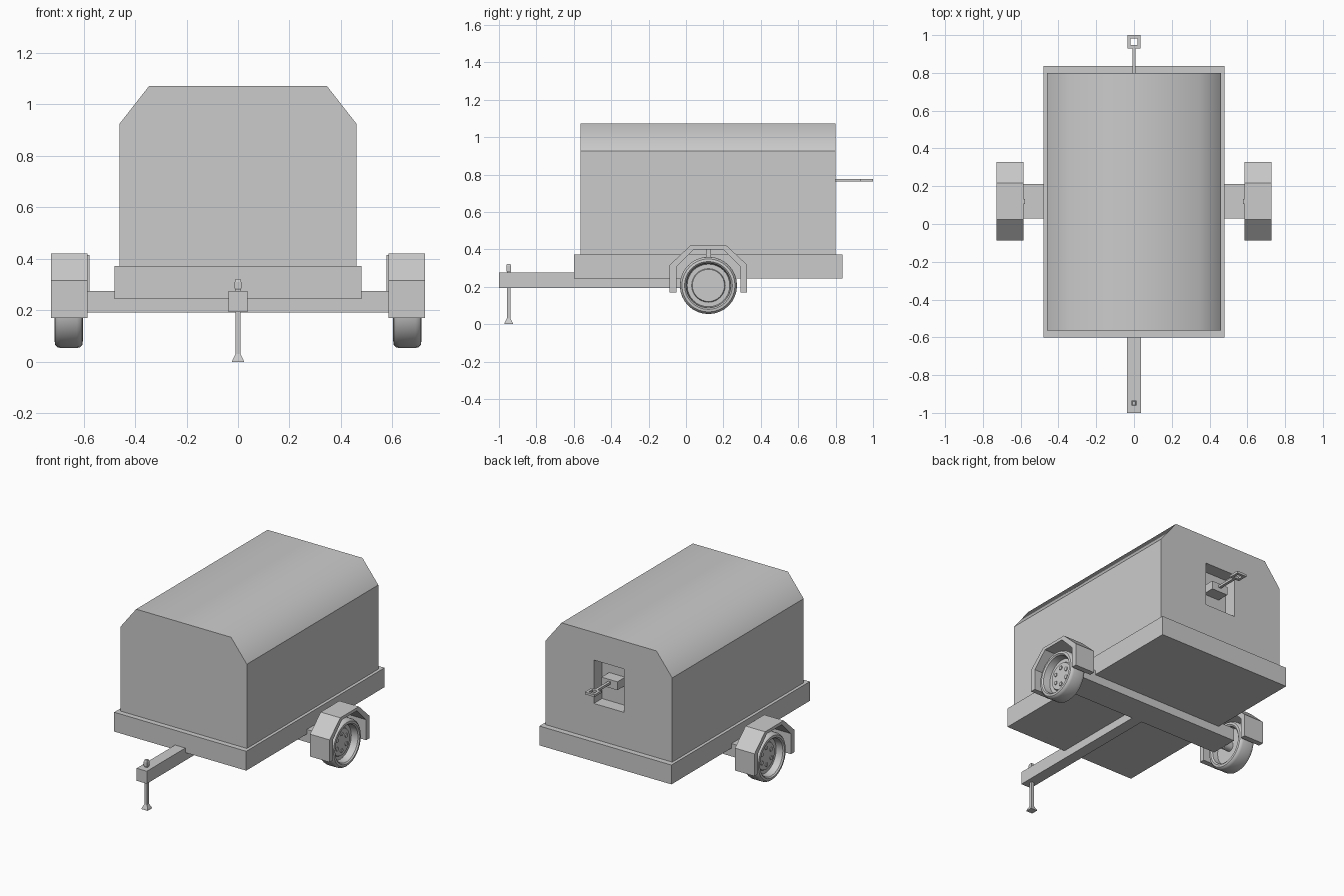
import bpy, bmesh, math
from mathutils import Matrix, Vector

if "Cube" in bpy.data.objects:
    bpy.data.objects.remove(bpy.data.objects["Cube"])


def finish(name, bm):
    bmesh.ops.recalc_face_normals(bm, faces=bm.faces)
    me = bpy.data.meshes.new(name)
    bm.to_mesh(me)
    bm.free()
    ob = bpy.data.objects.new(name, me)
    bpy.context.collection.objects.link(ob)
    return ob


def box(name, x, y, z):
    bm = bmesh.new()
    bmesh.ops.create_cube(bm, size=1)
    for v in bm.verts:
        v.co = [(r[0] + r[1]) / 2 + c * (r[1] - r[0]) for c, r in zip(v.co, (x, y, z))]
    return finish(name, bm)


def prism(name, pts, start, offset):
    """Extrude a polygon; start maps a 2D point to 3D."""
    bm = bmesh.new()
    f = bm.faces.new([bm.verts.new(start(*p)) for p in pts])
    ext = bmesh.ops.extrude_face_region(bm, geom=[f], use_keep_orig=True)
    bmesh.ops.translate(bm, vec=offset,
                        verts=[g for g in ext['geom'] if isinstance(g, bmesh.types.BMVert)])
    return finish(name, bm)


def square_post(name, y, rings):
    """Stack of square rings (half width, z) on x = 0."""
    bm = bmesh.new()
    loops = [[bm.verts.new((sx * h, y + sy * h, z))
              for sx, sy in ((-1, -1), (1, -1), (1, 1), (-1, 1))] for h, z in rings]
    for a, b in zip(loops, loops[1:]):
        for i in range(4):
            j = (i + 1) % 4
            bm.faces.new((a[i], a[j], b[j], b[i]))
    bm.faces.new(loops[0])
    bm.faces.new(loops[-1])
    return finish(name, bm)


def smooth(ob, angle):
    bpy.ops.object.select_all(action='DESELECT')
    ob.select_set(True)
    bpy.context.view_layer.objects.active = ob
    bpy.ops.object.shade_smooth_by_angle(angle=math.radians(angle))


def lathe(name, profile, s, y, z, steps=32):
    """Turn (radius, x) points about the wheel axis on side s."""
    bm = bmesh.new()
    vs = [bm.verts.new((s * x, y, z + r)) for r, x in profile]
    edges = [bm.edges.new(p) for p in zip(vs, vs[1:])]
    bmesh.ops.spin(bm, geom=vs + edges, cent=(0, y, z), axis=(1, 0, 0),
                   angle=2 * math.pi, steps=steps)
    bmesh.ops.remove_doubles(bm, verts=bm.verts, dist=1e-5)
    ob = finish(name, bm)
    smooth(ob, 35)
    return ob


# canopy body with chamfered, soft-shaded roof
half = [(0.46, 0.36), (0.46, 0.925), (0.345, 1.072)]
section = half + [(-x, z) for x, z in reversed(half)]
body = prism("body", section, lambda x, z: (x, -0.565, z), (0, 1.365, 0))
for p in body.data.polygons:
    p.use_smooth = p.normal.z > 0.1

# recess in the back wall
cutter = box("recess_cutter", (-0.11, 0.11), (0.715, 0.9), (0.605, 0.89))
cutter.hide_render = True
cutter.display_type = 'WIRE'
mod = body.modifiers.new("recess", 'BOOLEAN')
mod.object = cutter
mod.solver = 'EXACT'

# pull handle with square ring, on its mounting block
box("handle_block", (-0.058, 0.058), (0.71, 0.795), (0.735, 0.79))
box("handle_rod", (-0.009, 0.009), (0.79, 0.935), (0.762, 0.777))
for i, (x, y) in enumerate([((-0.035, -0.018), (0.93, 1.0)), ((0.018, 0.035), (0.93, 1.0)),
                            ((-0.018, 0.018), (0.93, 0.947)), ((-0.018, 0.018), (0.983, 1.0))]):
    box(f"handle_ring_{i}", x, y, (0.762, 0.777))

# chassis, tow bar and axle beam
box("base_frame", (-0.48, 0.48), (-0.6, 0.837), (0.245, 0.372))
box("tow_bar", (-0.037, 0.037), (-1.0, 0.05), (0.193, 0.275))
box("axle_beam", (-0.598, 0.598), (0.03, 0.213), (0.191, 0.275))

# front jack stand
square_post("jack_stand", -0.948, [(0.023, 0), (0.021, 0.008), (0.01, 0.03), (0.01, 0.28),
                                   (0.013, 0.285), (0.013, 0.31), (0.009, 0.322)])

# wheels, fenders and brackets on both sides
WY, WZ = 0.12, 0.207
tyre = [(0.0, 0.645), (0.114, 0.645), (0.118, 0.61), (0.128, 0.603), (0.142, 0.605),
        (0.15, 0.613), (0.153, 0.626), (0.153, 0.689), (0.15, 0.702), (0.142, 0.71),
        (0.128, 0.712), (0.12, 0.704), (0.114, 0.66), (0.09, 0.66), (0.086, 0.668), (0.0, 0.668)]
arch_half = [(0.207, 0.17), (0.207, 0.317), (0.097, 0.42)]
inner_half = [(0.078, 0.4), (0.172, 0.305), (0.172, 0.17)]
side = arch_half + [(-y, z) for y, z in reversed(arch_half)]
side += [(-y, z) for y, z in reversed(inner_half)] + inner_half
# order: outer right to left, inner left to right
side = side[:6] + [(-y, z) for y, z in reversed(inner_half)] + inner_half
for s, tag in ((1, "right"), (-1, "left")):
    lathe(f"{tag}_wheel", tyre, s, WY, WZ)
    lathe(f"{tag}_hub", [(0.03, 0.59), (0.03, 0.65)], s, WY, WZ, 16)
    for k in range(6):
        a = k * math.pi / 3
        lathe(f"{tag}_wheel_bolt_{k}", [(0.013, 0.664), (0.013, 0.673), (0, 0.673)], s,
              WY + 0.055 * math.sin(a), WZ + 0.055 * math.cos(a), 10)
    prism(f"{tag}_fender", side, lambda y, z: (s * 0.585, WY + y, z), (s * 0.142, 0, 0))
    box(f"{tag}_fender_bracket", sorted((s * 0.577, s * 0.588)), (0.107, 0.133), (0.2, 0.415))
